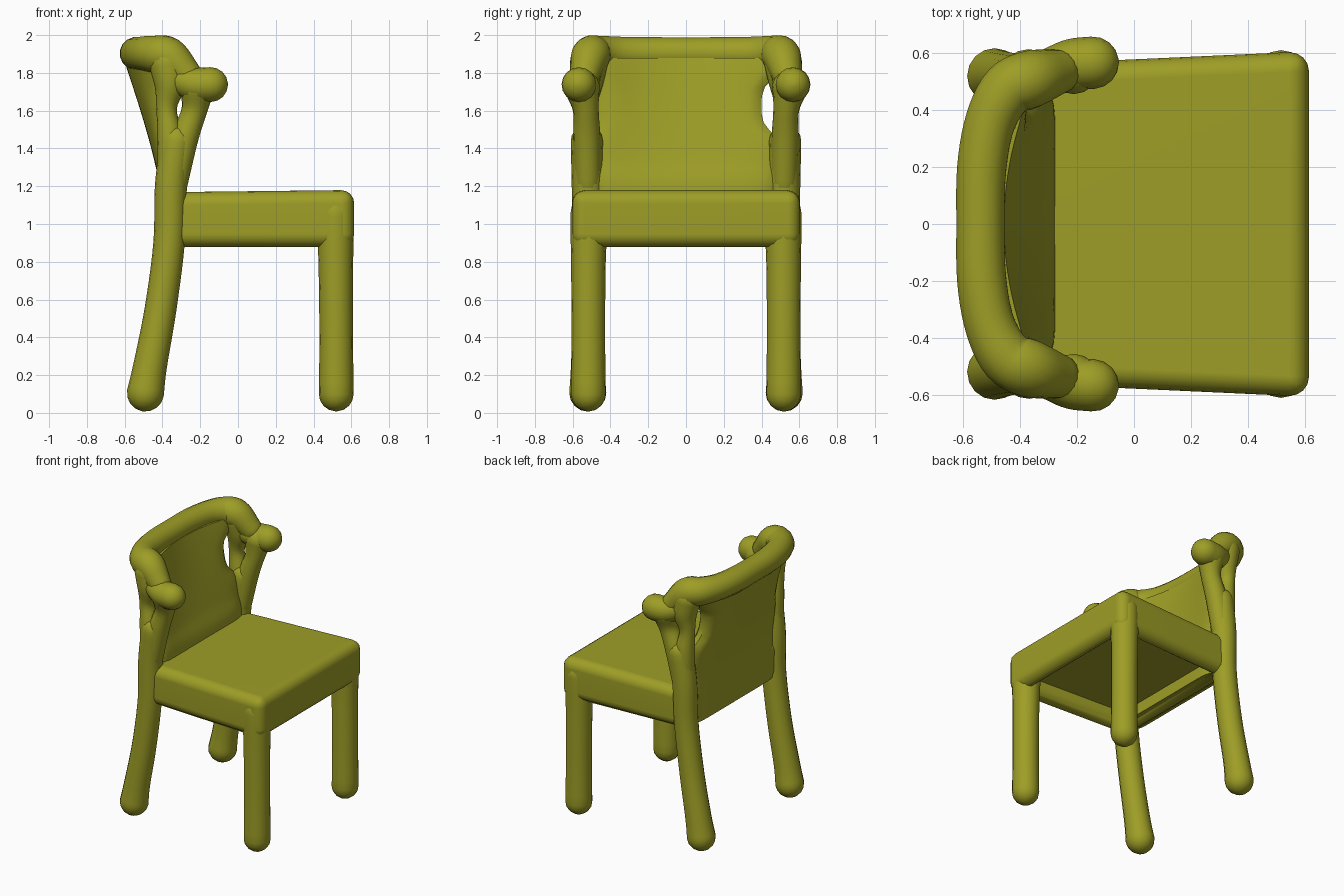
import bpy, bmesh
from math import sin, cos, pi, exp
from mathutils import Vector

if "Cube" in bpy.data.objects:
    bpy.data.objects.remove(bpy.data.objects["Cube"], do_unlink=True)

OLIVE = (0.34, 0.34, 0.02, 1)
mat = bpy.data.materials.new("olive")
mat.use_nodes = True
mat.diffuse_color = OLIVE
mat.node_tree.nodes["Principled BSDF"].inputs["Base Color"].default_value = OLIVE


def finish(name, bm):
    bmesh.ops.recalc_face_normals(bm, faces=bm.faces)
    mesh = bpy.data.meshes.new(name)
    bm.to_mesh(mesh)
    bm.free()
    mesh.materials.append(mat)
    ob = bpy.data.objects.new(name, mesh)
    bpy.context.collection.objects.link(ob)
    bpy.ops.object.select_all(action="DESELECT")
    ob.select_set(True)
    bpy.context.view_layer.objects.active = ob
    bpy.ops.object.shade_smooth_by_angle(angle=pi / 4)
    return ob


def resample(points, steps=5):
    """Smooth a path of (x, y, z, radius) points."""
    p = [Vector(q) for q in points]
    p = [2 * p[0] - p[1]] + p + [2 * p[-1] - p[-2]]
    out = []
    for i in range(1, len(p) - 2):
        a, b, c, d = p[i - 1:i + 3]
        for k in range(steps):
            t = k / steps
            out.append(0.5 * (2 * b + (c - a) * t + (2 * a - 5 * b + 4 * c - d) * t**2
                              + (3 * b - a - 3 * c + d) * t**3))
    return out + [p[-2]]


def tube(name, points, sides=16, caps=4):
    """Round bar with domed ends; the end points are the dome centres."""
    path = resample(points)
    pos = [q.xyz for q in path]
    n = len(path)
    dirs = [(pos[min(i + 1, n - 1)] - pos[max(i - 1, 0)]).normalized() for i in range(n)]
    rings = [(pos[i], dirs[i], path[i].w) for i in range(n)]

    def dome(i, sign):
        r = path[i].w
        angles = [k / caps * pi / 2 * 0.96 for k in range(1, caps + 1)]
        return [(pos[i] + dirs[i] * sign * r * sin(a), dirs[i], r * cos(a)) for a in angles]

    rings = dome(0, -1)[::-1] + rings + dome(n - 1, 1)
    bm = bmesh.new()
    side = dirs[0].orthogonal().normalized()
    loops = []
    for centre, d, r in rings:
        side = (side - d * side.dot(d)).normalized()
        up = d.cross(side)
        loops.append([bm.verts.new(centre + r * (side * cos(2 * pi * k / sides)
                                                 + up * sin(2 * pi * k / sides)))
                      for k in range(sides)])
    for a, b in zip(loops, loops[1:]):
        for k in range(sides):
            j = (k + 1) % sides
            bm.faces.new((a[k], a[j], b[j], b[k]))
    bm.faces.new(loops[0])
    bm.faces.new(loops[-1])
    return finish(name, bm)


# Legs, forked back posts and arm knobs on both sides
for label, s in (("left", 1), ("right", -1)):
    def side_tube(name, pts):
        return tube(f"{label}_{name}", [(x, s * y, z, r) for x, y, z, r in pts])

    side_tube("front_leg", [(.52, .517, .1, .092), (.52, .517, .4, .089),
                            (.518, .517, .75, .091), (.517, .515, .95, .096), (.517, .515, 1.06, .096)])
    side_tube("back_leg", [(-.49, .52, .105, .098), (-.465, .52, .25, .089), (-.41, .515, .55, .084),
                           (-.365, .515, .9, .083), (-.355, .52, 1.2, .085), (-.325, .525, 1.44, .085)])
    side_tube("rear_fork", [(-.355, .52, 1.2, .07), (-.36, .525, 1.45, .068),
                            (-.378, .525, 1.61, .054), (-.36, .525, 1.74, .085), (-.37, .515, 1.85, .1)])
    side_tube("front_fork", [(-.34, .52, 1.2, .07), (-.283, .525, 1.45, .072),
                             (-.232, .53, 1.6, .068), (-.215, .55, 1.72, .095)])
    side_tube("arm_knob", [(-.3, .535, 1.76, .08), (-.22, .56, 1.738, .09), (-.145, .567, 1.738, .092)])

# Curved top rail, dropping onto the arm knobs
half = [(-.535, .2, 1.903, .088), (-.505, .36, 1.903, .09), (-.445, .47, 1.9, .098),
        (-.365, .508, 1.885, .102), (-.27, .535, 1.79, .08)]
tube("top_rail", [(x, -y, z, r) for x, y, z, r in half[::-1]] + [(-.54, 0, 1.903, .086)] + half)

# Seat: tapered rounded slab with a recessed underside
bm = bmesh.new()
bmesh.ops.create_cube(bm, size=1)
for v in bm.verts:
    front, top = v.co.x > 0, v.co.z > 0
    v.co = ((.615 if front else -.41),
            (.607 if front else .56) * (1 if v.co.y > 0 else -1),
            (1.18 if front else 1.168) if top else .877)
bm.faces.ensure_lookup_table()
bottom = min(bm.faces, key=lambda f: f.calc_center_median().z)
bmesh.ops.inset_region(bm, faces=[bottom], thickness=.165)
bmesh.ops.inset_region(bm, faces=[bottom], thickness=.005)
for v in bottom.verts:
    v.co.z = .985
bm.normal_update()
rims = [e for e in bm.edges if e.is_convex and e.calc_face_angle() > .5]
bmesh.ops.bevel(bm, geom=rims, offset=.07, segments=4, profile=.5, affect="EDGES")
seat = finish("seat", bm)
seat.modifiers.new("normals", "WEIGHTED_NORMAL").keep_sharp = True

# Backrest: leaning sheet that bows backward, with openings beside the forks
COLS, ROW_STEPS = 24, 6
lean = resample([(-.345, 0, .9, .14), (-.348, 0, 1.18, .137), (-.387, 0, 1.35, .12),
                 (-.448, 0, 1.58, .125), (-.532, 0, 1.88, .15)], ROW_STEPS)
bm = bmesh.new()
front, back = [], []
for p in lean:
    rise = min(max((p.z - 1.15) / .7, 0), 1)
    gap = exp(-((p.z - 1.625) / .15) ** 4)
    f_row, b_row = [], []
    for c in range(COLS + 1):
        u = 2 * c / COLS - 1
        y = u * (.5 - gap * (.1 if u > 0 else .035))
        x = p.x + .11 * rise * (y / .5) ** 2
        t = p.w / 2 * (1 - .7 * abs(u) ** 12)
        f_row.append(bm.verts.new((x + t, y, p.z)))
        b_row.append(bm.verts.new((x - t, y, p.z)))
    front.append(f_row)
    back.append(b_row)
for grid in (front, back):
    for a, b in zip(grid, grid[1:]):
        for c in range(COLS):
            bm.faces.new((a[c], a[c + 1], b[c + 1], b[c]))


def rim(grid):
    return (grid[0] + [r[-1] for r in grid[1:]] + grid[-1][-2::-1]
            + [r[0] for r in grid[-2:0:-1]])


rim_front, rim_back = rim(front), rim(back)
for i in range(len(rim_front)):
    j = (i + 1) % len(rim_front)
    bm.faces.new((rim_front[i], rim_front[j], rim_back[j], rim_back[i]))
finish("backrest", bm)
